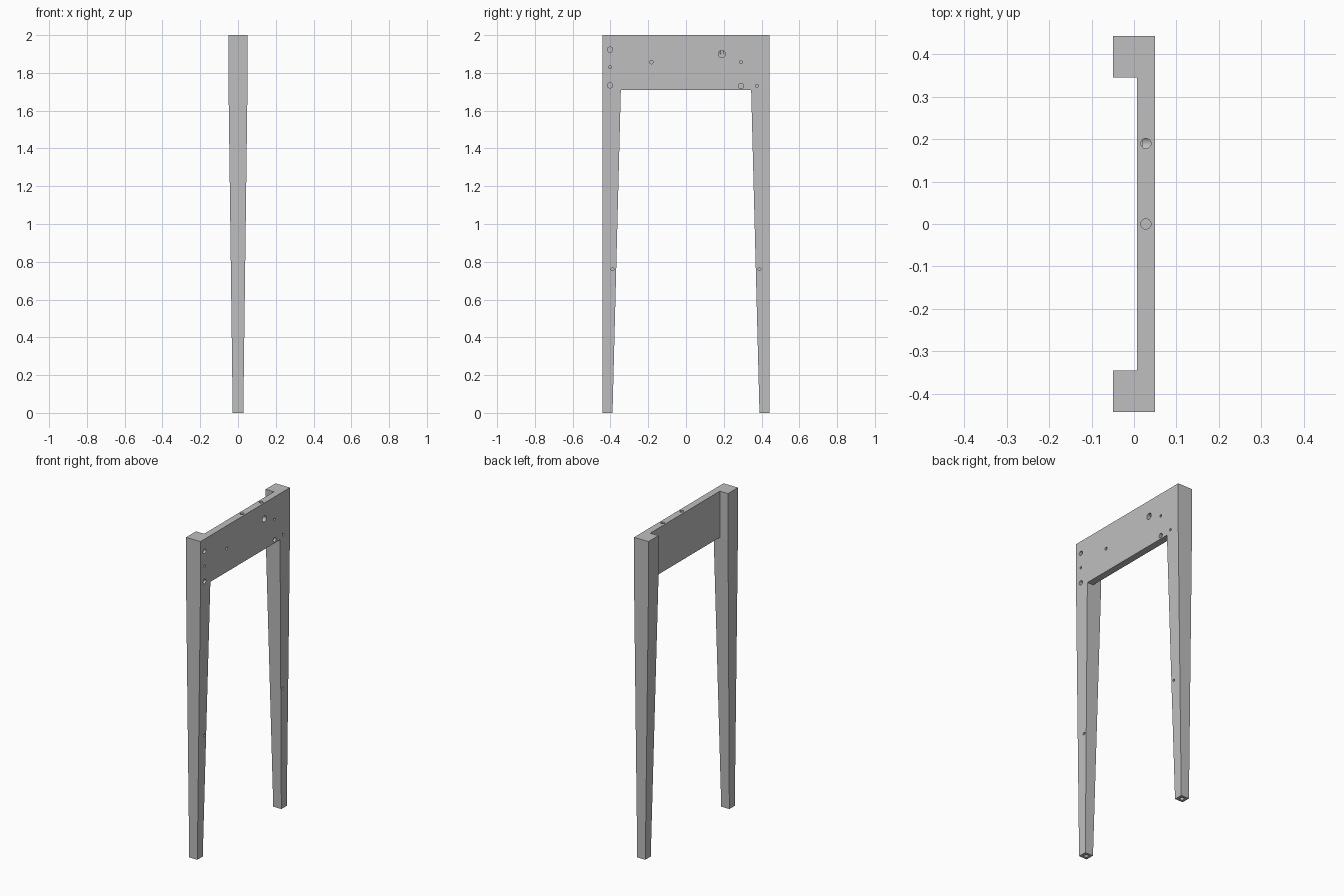
import bpy, bmesh
from mathutils import Matrix, Vector

if "Cube" in bpy.data.objects:
    bpy.data.objects.remove(bpy.data.objects["Cube"])

grey = bpy.data.materials.new("light_grey")
grey.use_nodes = True
grey.diffuse_color = (0.52, 0.52, 0.52, 1)
grey.node_tree.nodes["Principled BSDF"].inputs["Base Color"].default_value = grey.diffuse_color

TOP, APRON_BOTTOM = 2.0, 1.71
HALF_X, OUTER_Y, INNER_Y, APRON_BACK = 0.05, 0.443, 0.345, 0.007
FOOT_X, FOOT_Y = 0.028, 0.389


def make_object(name, bm):
    bmesh.ops.recalc_face_normals(bm, faces=bm.faces)
    mesh = bpy.data.meshes.new(name)
    bm.to_mesh(mesh)
    bm.free()
    mesh.materials.append(grey)
    obj = bpy.data.objects.new(name, mesh)
    bpy.context.collection.objects.link(obj)
    return obj


def drill(bm, start, end, radius):
    """Add a cylinder running from start to end."""
    start, end = Vector(start), Vector(end)
    axis = end - start
    turn = axis.to_track_quat("Z", "Y").to_matrix().to_4x4()
    bmesh.ops.create_cone(bm, cap_ends=True, segments=24, radius1=radius, radius2=radius,
                          depth=axis.length, matrix=Matrix.Translation((start + end) / 2) @ turn)


# Frame section: two square leg heads joined by the thin apron
bm = bmesh.new()
leg_faces, joints = [], []
for side in (-1, 1):
    outline = [(-HALF_X, OUTER_Y), (HALF_X, OUTER_Y), (HALF_X, INNER_Y),
               (APRON_BACK, INNER_Y), (-HALF_X, INNER_Y)]
    verts = [bm.verts.new((x, side * y, APRON_BOTTOM)) for x, y in outline]
    leg_faces.append(bm.faces.new(verts))
    joints.append(verts[2:4])
apron = bm.faces.new(joints[0] + joints[1][::-1])

# Upper block of the frame
section = leg_faces + [apron]
top = bmesh.ops.extrude_face_region(bm, geom=section, use_keep_orig=True)["geom"]
for v in top:
    if isinstance(v, bmesh.types.BMVert):
        v.co.z = TOP

# Legs taper on both x sides and on the inner side only
for face in leg_faces:
    foot = bmesh.ops.extrude_discrete_faces(bm, faces=[face])["faces"][0]
    for v in foot.verts:
        v.co.z = 0
        v.co.x *= FOOT_X / HALF_X
        if abs(v.co.y) < INNER_Y + 0.01:
            v.co.y = FOOT_Y if v.co.y > 0 else -FOOT_Y

# Merge the flat cells so no seams are left
bmesh.ops.remove_doubles(bm, verts=bm.verts, dist=0.0001)
bmesh.ops.recalc_face_normals(bm, faces=bm.faces)
bmesh.ops.dissolve_limit(bm, angle_limit=0.002, verts=bm.verts, edges=bm.edges)
frame = make_object("leg_frame", bm)

# Blind holes in the outer face: y, z, radius
side_holes = [(-0.402, 1.923, 0.014), (-0.402, 1.83, 0.008), (-0.402, 1.734, 0.014),
              (-0.183, 1.857, 0.009), (0.19, 1.9, 0.019), (0.291, 1.857, 0.008),
              (0.291, 1.731, 0.014), (0.375, 1.731, 0.008),
              (-0.389, 0.761, 0.008), (0.389, 0.761, 0.008)]
bm = bmesh.new()
for y, z, r in side_holes:
    drill(bm, (0.02, y, z), (0.07, y, z), r)
side_cutter = make_object("side_hole_cutter", bm)

# Blind holes in the top edge and under each foot
bm = bmesh.new()
for y in (0, 0.19):
    drill(bm, (0.028, y, 1.9), (0.028, y, TOP + 0.02), 0.012)
for y in (-0.416, 0.416):
    drill(bm, (0, y, -0.02), (0, y, 0.05), 0.012)
end_cutter = make_object("end_hole_cutter", bm)

# Cut the holes and keep the finished mesh
for cutter in (side_cutter, end_cutter):
    cutter.hide_render = True
    mod = frame.modifiers.new("holes", "BOOLEAN")
    mod.operation, mod.solver, mod.object = "DIFFERENCE", "EXACT", cutter
bpy.context.view_layer.update()
graph = bpy.context.evaluated_depsgraph_get()
cut_mesh = bpy.data.meshes.new_from_object(frame.evaluated_get(graph))
frame.modifiers.clear()
frame.data = cut_mesh
for cutter in (side_cutter, end_cutter):
    bpy.data.objects.remove(cutter)
